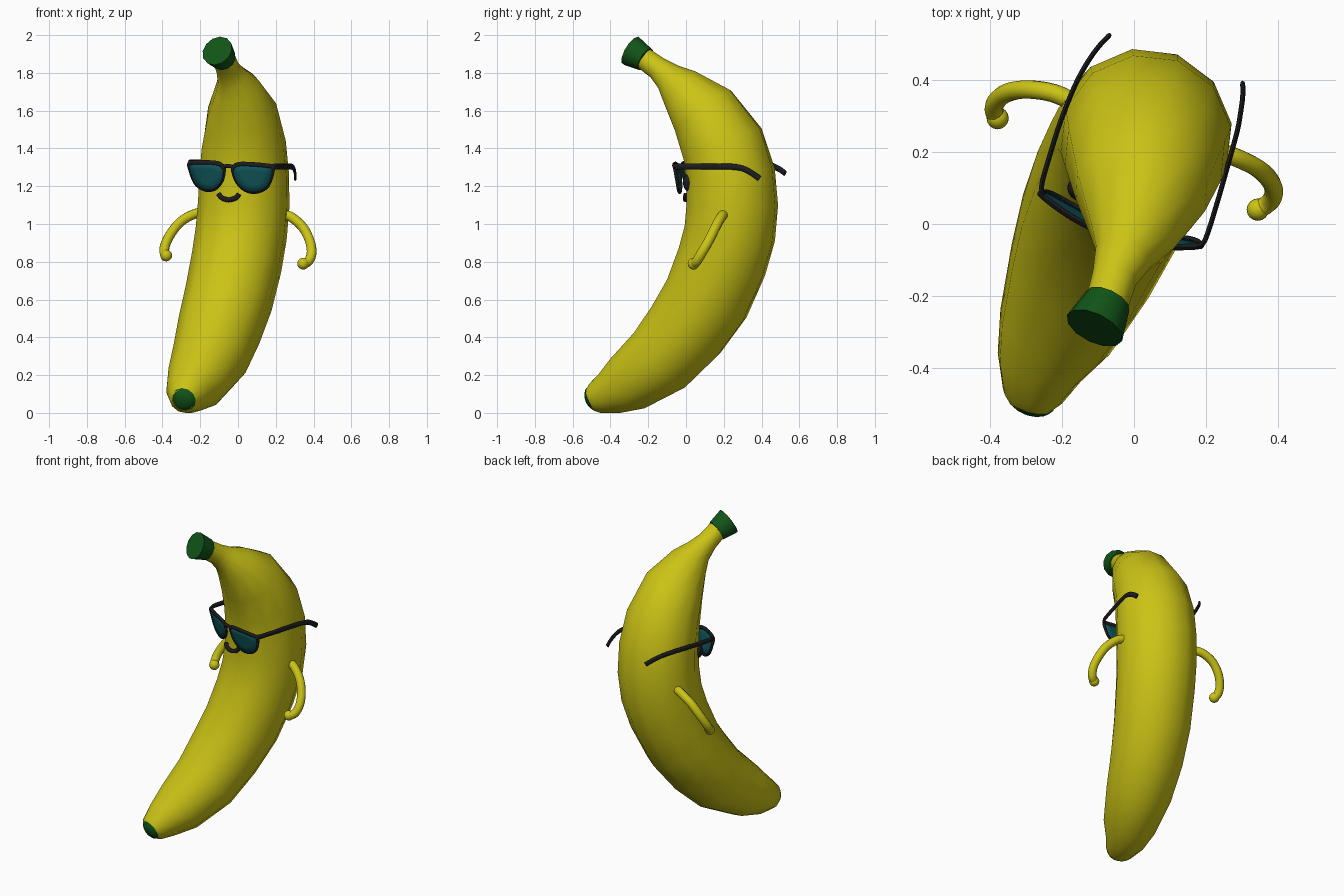
import bpy, bmesh, math
from mathutils import Vector as V

if "Cube" in bpy.data.objects:
    bpy.data.objects.remove(bpy.data.objects["Cube"])


def material(name, rgb):
    m = bpy.data.materials.new(name)
    m.diffuse_color = (*rgb, 1)
    m.use_nodes = True
    m.node_tree.nodes["Principled BSDF"].inputs["Base Color"].default_value = m.diffuse_color
    return m


YELLOW = material("yellow_peel", (0.60, 0.55, 0.008))
GREEN = material("green_tip", (0.006, 0.09, 0.009))
BLACK = material("black", (0.012, 0.012, 0.014))
TEAL = material("teal_lens", (0.005, 0.09, 0.10))


def finish(name, bm, mat):
    bmesh.ops.recalc_face_normals(bm, faces=bm.faces[:])
    me = bpy.data.meshes.new(name)
    bm.to_mesh(me)
    bm.free()
    me.materials.append(mat)
    ob = bpy.data.objects.new(name, me)
    bpy.context.collection.objects.link(ob)
    bpy.ops.object.select_all(action='DESELECT')
    ob.select_set(True)
    bpy.context.view_layer.objects.active = ob
    bpy.ops.object.shade_smooth_by_angle(angle=math.radians(48))
    return ob


def smooth(pts, n=4, closed=False):
    """Catmull-Rom curve through the points."""
    pts = [V(p) for p in pts]
    k = len(pts)
    get = lambda i: pts[i % k] if closed else pts[max(0, min(k - 1, i))]
    out = []
    for i in range(k if closed else k - 1):
        a, b, c, d = (get(i + j) for j in (-1, 0, 1, 2))
        for s in range(n):
            t = s / n
            out.append(0.5 * (2 * b + (c - a) * t + (2 * a - 5 * b + 4 * c - d) * t * t
                              + (3 * b - a - 3 * c + d) * t ** 3))
    return out if closed else out + [pts[-1]]


def loft(name, pts, radii, ref, mat, sides=12, closed=False):
    """Sweep an elliptical section; radii holds (along ref, across ref) per point."""
    bm = bmesh.new()
    pts = [V(p) for p in pts]
    k = len(pts)
    rings = []
    for i, p in enumerate(pts):
        if closed:
            t = pts[(i + 1) % k] - pts[i - 1]
        else:
            t = pts[min(i + 1, k - 1)] - pts[max(i - 1, 0)]
        t.normalize()
        a = V(ref)
        a = (a - t * a.dot(t)).normalized()
        b = t.cross(a)
        ra, rb = radii[i]
        rings.append([bm.verts.new(p + a * ra * math.cos(w) + b * rb * math.sin(w))
                      for w in (2 * math.pi * j / sides for j in range(sides))])
    for i in range(k if closed else k - 1):
        r, q = rings[i], rings[(i + 1) % k]
        for j in range(sides):
            bm.faces.new((r[j], r[(j + 1) % sides], q[(j + 1) % sides], q[j]))
    if not closed:
        bm.faces.new(rings[0])
        bm.faces.new(rings[-1])
    return finish(name, bm, mat)


def ball(name, loc, scale, mat, turn=0):
    bm = bmesh.new()
    bmesh.ops.create_uvsphere(bm, u_segments=16, v_segments=10, radius=1)
    ob = finish(name, bm, mat)
    ob.location, ob.scale, ob.rotation_euler = loc, scale, (0, 0, turn)


# Banana body: spine x, y, z, radius from bottom tip to stem
SIDE = (0.93, -0.37, 0)
spine = [(-.29, -.507, .067, .060), (-.283, -.48, .078, .085), (-.265, -.40, .110, .122),
         (-.22, -.30, .165, .165), (-.15, -.13, .29, .205), (-.10, 0, .44, .225),
         (-.05, .11, .605, .237), (-.007, .19, .80, .243), (.017, .232, .95, .245),
         (.03, .245, 1.10, .245), (.033, .235, 1.26, .240), (.03, .195, 1.42, .226),
         (.02, .09, 1.60, .187), (-.005, -.03, 1.72, .122), (-.03, -.09, 1.775, .082),
         (-.055, -.15, 1.825, .063), (-.075, -.22, 1.875, .060)]
loft("banana_body", [s[:3] for s in spine], [(s[3], s[3]) for s in spine], SIDE, YELLOW)

# Green ends
loft("stem_cap", [(-.073, -.215, 1.872), (-.11, -.29, 1.917)],
     [(.066, .066), (.085, .085)], SIDE, GREEN)
loft("bottom_tip", [(-.288, -.50, .070), (-.292, -.513, .064), (-.295, -.522, .060)],
     [(.067, .067), (.052, .052), (.03, .03)], SIDE, GREEN)

# Arms with round hands
arms = {
    "right": [(.24, .20, 1.05), (.285, .185, 1.035), (.345, .155, .98), (.38, .12, .91),
              (.39, .085, .85), (.375, .058, .805), (.345, .04, .79)],
    "left": [(-.16, .335, 1.065), (-.225, .365, 1.055), (-.30, .375, 1.015), (-.355, .365, .95),
             (-.385, .34, .89), (-.39, .315, .85), (-.38, .295, .833)],
}
for side, path in arms.items():
    p = smooth(path)
    normal = (V(path[3]) - V(path[0])).cross(V(path[-1]) - V(path[3]))
    loft(side + "_arm", p, [(.026, .026)] * len(p), normal, YELLOW)
    ball(side + "_hand", path[-1], (.031, .031, .031), YELLOW)

# Face: eyes and smile
TURN = math.radians(-18)
ball("left_eye", (-.155, .095, 1.22), (.034, .028, .046), BLACK, TURN - .5)
ball("right_eye", (.075, .012, 1.22), (.034, .028, .046), BLACK, TURN + .5)
smile = smooth([(-.103, .022, 1.158), (-.085, .008, 1.138), (-.05, -.002, 1.128),
                (-.012, -.004, 1.138), (.005, .0, 1.158)])
loft("smile", smile, [(.013, .013)] * len(smile), (0, 1, 0), BLACK, 8)

# Sunglasses, laid out in their own width / height frame
ACROSS = V((math.cos(TURN), math.sin(TURN), 0))
AHEAD = V((math.sin(TURN), -math.cos(TURN), 0))


def face(u, z, f=0):
    bow = .05 * (1 - (u / .24) ** 2) + .2 * z
    return V((-.033, .025, 1.25 - .04 * u + z)) + ACROSS * u + AHEAD * (bow + f)


outline = [(.028, .05), (.06, .068), (.13, .07), (.2, .066), (.232, .056), (.224, 0),
           (.195, -.052), (.14, -.078), (.085, -.07), (.042, -.03), (.024, .02)]
for side, s in (("left", -1), ("right", 1)):
    flat = smooth([(s * u, z, 0) for u, z in outline], 4, True)
    thick = [.007 + .006 * max(0, min(1, p.z + (p.y - .02) / .04)) for p in flat]
    loft(side + "_rim", [face(p.x, p.y) for p in flat], [(.009, t) for t in thick],
         AHEAD, BLACK, 8, True)
    bm = bmesh.new()
    mid = V((s * .127, 0, 0))
    mesh_rings = [[bm.verts.new(face(*(mid.lerp(p, k)).xy, .003)) for p in flat] for k in (1, .5)]
    hub = bm.verts.new(face(mid.x, mid.y, .003))
    n = len(flat)
    for j in range(n):
        i = (j + 1) % n
        bm.faces.new((mesh_rings[0][j], mesh_rings[0][i], mesh_rings[1][i], mesh_rings[1][j]))
        bm.faces.new((mesh_rings[1][j], mesh_rings[1][i], hub))
    lens = finish(side + "_lens", bm, TEAL)
    mod = lens.modifiers.new("thickness", 'SOLIDIFY')
    mod.thickness, mod.offset = .008, 0

bridge = smooth([face(-.036, .045), face(-.015, .056), face(.015, .056), face(.036, .045)])
loft("bridge", bridge, [(.009, .010)] * len(bridge), AHEAD, BLACK, 8)

# Temple arms of the sunglasses
temples = {
    "right": [face(.225, .058), (.198, -.045, 1.305), (.232, .06, 1.305), (.262, .165, 1.305),
              (.288, .26, 1.302), (.297, .31, 1.29), (.303, .355, 1.265), (.303, .39, 1.24)],
    "left": [face(-.225, .058), (-.257, .11, 1.325), (-.235, .19, 1.325), (-.205, .285, 1.325),
             (-.165, .385, 1.322), (-.13, .45, 1.31), (-.098, .495, 1.29), (-.07, .525, 1.268)],
}
for side, path in temples.items():
    p = smooth(path)
    loft(side + "_temple", p, [(.016, .007)] * len(p), (0, 0, 1), BLACK, 8)
